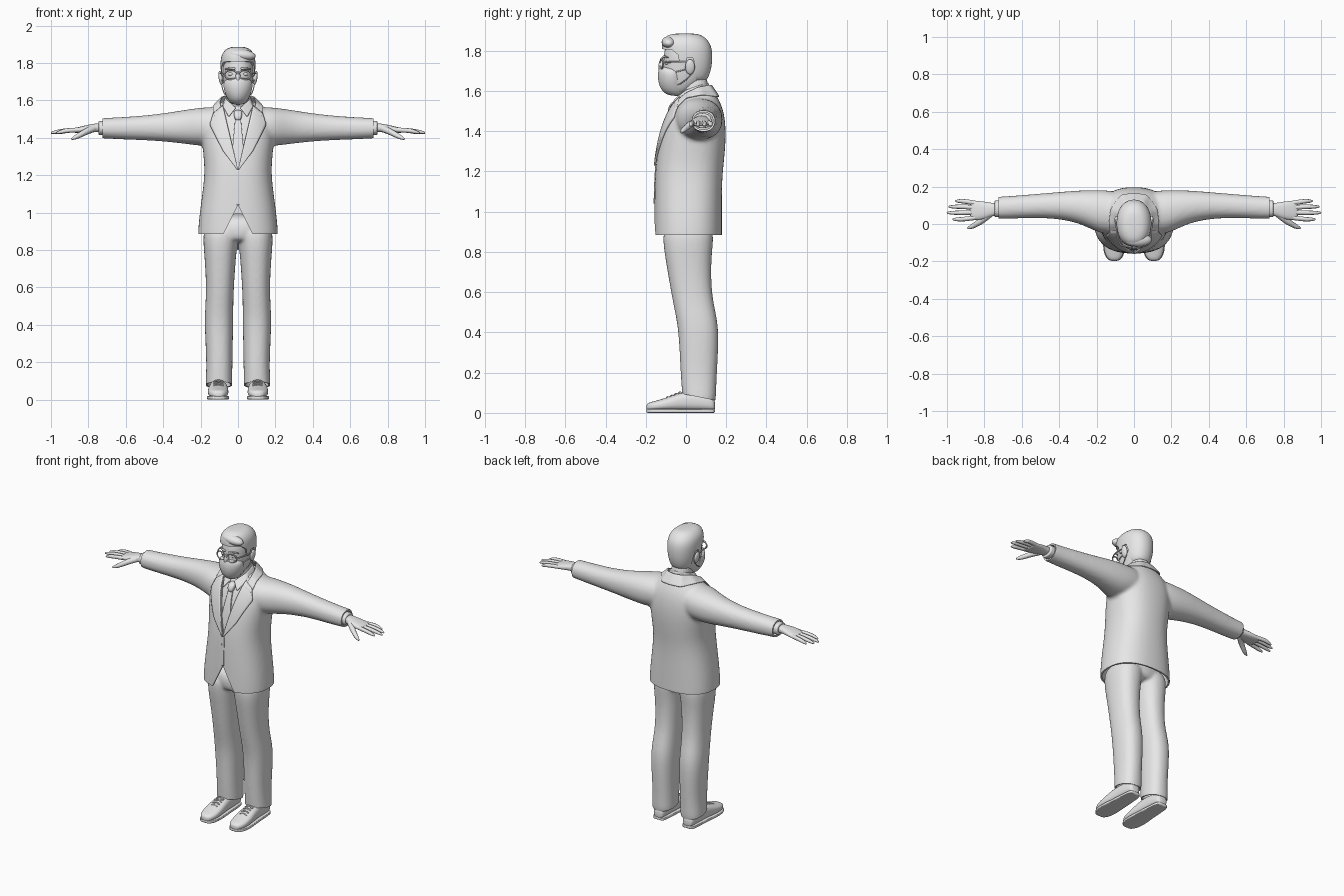
import bpy, bmesh, math
from mathutils import Matrix, Vector
from mathutils.bvhtree import BVHTree

cube = bpy.data.objects.get("Cube")
if cube:
    bpy.data.objects.remove(cube)

grey = bpy.data.materials.new("plain grey")
grey.use_nodes = True
grey.diffuse_color = (0.8, 0.8, 0.8, 1)
grey.node_tree.nodes["Principled BSDF"].inputs["Base Color"].default_value = (0.8, 0.8, 0.8, 1)


def add_object(name, bm, subsurf=0, mirror=False, thickness=0, smooth=True):
    bmesh.ops.recalc_face_normals(bm, faces=bm.faces)
    me = bpy.data.meshes.new(name)
    bm.to_mesh(me)
    bm.free()
    me.materials.append(grey)
    if smooth:
        me.shade_smooth()
    ob = bpy.data.objects.new(name, me)
    bpy.context.collection.objects.link(ob)
    if mirror:
        ob.modifiers.new("Mirror", "MIRROR")
    if thickness:
        mod = ob.modifiers.new("Solidify", "SOLIDIFY")
        mod.thickness, mod.offset = thickness, 0
    if subsurf:
        mod = ob.modifiers.new("Subsurf", "SUBSURF")
        mod.levels = mod.render_levels = subsurf
    return ob


def evaluated_mesh(ob):
    deps = bpy.context.evaluated_depsgraph_get()
    return bpy.data.meshes.new_from_object(ob.evaluated_get(deps))


def bake(ob):
    me = evaluated_mesh(ob)
    ob.modifiers.clear()
    ob.data = me


def loft(bm, axis, rings, power=2.2, sign=1, sides=24):
    """Each ring is (position on axis, low and high of the other two axes)."""
    a, b = [i for i in range(3) if i != axis]
    curve = lambda v: math.copysign(abs(v) ** (2 / power), v)
    loops = []
    for p, a0, a1, b0, b1 in rings:
        loop = []
        for i in range(sides):
            t = math.tau * i / sides
            co = [0, 0, 0]
            co[axis] = p
            co[a] = (a0 + a1) / 2 + (a1 - a0) / 2 * curve(math.cos(t))
            co[b] = (b0 + b1) / 2 + (b1 - b0) / 2 * curve(math.sin(t))
            co[0] *= sign
            loop.append(bm.verts.new(co))
        loops.append(loop)
    for lo, hi in zip(loops, loops[1:]):
        for i in range(sides):
            j = (i + 1) % sides
            bm.faces.new((lo[i], lo[j], hi[j], hi[i]))
    bm.faces.new(loops[0])
    bm.faces.new(loops[-1])


def loft_part(name, axis, rings, power=2.2, mirror=False):
    bm = bmesh.new()
    loft(bm, axis, rings, power)
    return add_object(name, bm, 2, mirror)


def sym(rings):
    return [(z, -rx, rx, y0, y1) for z, rx, y0, y1 in rings]


def blend(ob, voxel):
    mod = ob.modifiers.new("Remesh", "REMESH")
    mod.mode, mod.voxel_size = "VOXEL", voxel
    mod = ob.modifiers.new("Smooth", "SMOOTH")
    mod.factor, mod.iterations = 0.5, 5
    bake(ob)


def slice_off(ob, point, normal):
    bm = bmesh.new()
    bm.from_mesh(ob.data)
    bmesh.ops.bisect_plane(bm, geom=bm.verts[:] + bm.edges[:] + bm.faces[:],
                           plane_co=point, plane_no=normal, clear_outer=True)
    bm.to_mesh(ob.data)
    bm.free()


def make_shell(ob, thickness):
    mod = ob.modifiers.new("Solidify", "SOLIDIFY")
    mod.thickness, mod.offset = thickness, -1
    bake(ob)


def cut(ob, axis, points, lo, hi):
    """Cut away a prism whose outline lies across the given axis."""
    bm = bmesh.new()
    place = lambda p, h: (h, p[0], p[1]) if axis == 0 else (p[0], h, p[1])
    face = bm.faces.new([bm.verts.new(place(p, lo)) for p in points])
    move = Vector(place((0, 0), hi - lo))
    new = bmesh.ops.extrude_face_region(bm, geom=[face])["geom"]
    bmesh.ops.translate(bm, vec=move, verts=[v for v in new if isinstance(v, bmesh.types.BMVert)])
    cutter = add_object("cutter", bm, smooth=False)
    mod = ob.modifiers.new("Cut", "BOOLEAN")
    mod.operation, mod.solver, mod.object = "DIFFERENCE", "EXACT", cutter
    bake(ob)
    bpy.data.objects.remove(cutter)


def finish_edges(ob):
    ob.data.shade_smooth()
    ob.data.set_sharp_from_angle(angle=0.8)


def along(path, t):
    path = [Vector(p) for p in path]
    lengths = [(q - p).length for p, q in zip(path, path[1:])]
    d = t * sum(lengths)
    for p, q, l in zip(path, path[1:], lengths):
        if d <= l:
            return p.lerp(q, d / l)
        d -= l
    return path[-1]


def strip(name, one, two, surface=None, lift=0.004, thickness=0.008, steps=20, across=5):
    """Cloth strip between two paths; flat paths (x, z) are laid on a surface."""
    bm = bmesh.new()
    rows = []
    for i in range(steps + 1):
        p, q = along(one, i / steps), along(two, i / steps)
        row = []
        for j in range(across + 1):
            co = p.lerp(q, j / across)
            if surface:
                start = Vector((co[0], -1, co[1]))
                hit = surface.ray_cast(start, Vector((0, 1, 0)))[0]
                hit = hit or surface.find_nearest(Vector((co[0], 0, co[1])))[0]
                co = hit - Vector((0, lift, 0))
            row.append(bm.verts.new(co))
        rows.append(row)
    for r, s in zip(rows, rows[1:]):
        for j in range(across):
            bm.faces.new((r[j], r[j + 1], s[j + 1], s[j]))
    return add_object(name, bm, 0 if surface else 1, True, thickness)


def tube(name, points, radius, radii=None, closed=False, mirror=True):
    cu = bpy.data.curves.new(name, "CURVE")
    cu.dimensions, cu.bevel_depth, cu.bevel_resolution, cu.use_fill_caps = "3D", radius, 2, True
    sp = cu.splines.new("NURBS")
    sp.points.add(len(points) - 1)
    for i, p in enumerate(points):
        sp.points[i].co = (*p, 1)
        sp.points[i].radius = radii[i] if radii else 1
    sp.order_u, sp.use_endpoint_u, sp.use_cyclic_u, sp.resolution_u = 3, not closed, closed, 5
    temp = bpy.data.objects.new("temp", cu)
    bpy.context.collection.objects.link(temp)
    bm = bmesh.new()
    bm.from_mesh(evaluated_mesh(temp))
    bpy.data.objects.remove(temp)
    return add_object(name, bm, 0, mirror)


def ellipsoid(name, centre, size, mirror=False, tilt=0):
    bm = bmesh.new()
    m = Matrix.Translation(centre) @ Matrix.Rotation(tilt, 4, "Y") @ Matrix.Diagonal((*size, 1))
    bmesh.ops.create_uvsphere(bm, u_segments=24, v_segments=14, radius=1, matrix=m)
    return add_object(name, bm, 0, mirror)


# Jacket: torso and sleeves blended, then opened at hem, cuffs and chest
torso = [(.82, .215, -.16, .18), (.88, .217, -.16, .18), (1, .207, -.16, .18), (1.16, .183, -.156, .18),
         (1.25, .18, -.15, .19), (1.36, .192, -.133, .2), (1.45, .197, -.108, .197),
         (1.52, .175, -.077, .183), (1.57, .13, -.045, .157), (1.6, .09, 0, .14)]
sleeve = [(.06, -.05, .17, 1.37, 1.565), (.14, -.055, .18, 1.36, 1.565), (.2, -.045, .183, 1.355, 1.562),
          (.3, .01, .18, 1.37, 1.547), (.45, .033, .167, 1.385, 1.523), (.6, .03, .155, 1.39, 1.512),
          (.7, .027, .147, 1.395, 1.506), (.78, .027, .145, 1.4, 1.505)]
bm = bmesh.new()
loft(bm, 2, sym(torso), 2.4)
for side in (1, -1):
    loft(bm, 0, sleeve, 2.2, side)
jacket = add_object("jacket", bm, 2)
blend(jacket, 0.011)
jacket_surface = BVHTree.FromObject(jacket, bpy.context.evaluated_depsgraph_get())
slice_off(jacket, (0, 0, .885), (0, 0, -1))
for side in (1, -1):
    slice_off(jacket, (.725 * side, 0, 0), (side, 0, 0))
make_shell(jacket, 0.01)
cut(jacket, 1, [(-.09, .86), (.09, .86), (0, 1.04)], -.4, 0)
cut(jacket, 1, [(0, 1.235), (.1, 1.66), (-.1, 1.66)], -.4, 0)
finish_edges(jacket)
strip("front_overlap", [(0, 1.23), (0, 1.04)], [(.008, 1.23), (.008, 1.04)], jacket_surface, .001, .006)
strip("lapel", [(.08, 1.57), (.045, 1.42), (0, 1.23)],
      [(.13, 1.53), (.15, 1.47), (.08, 1.33), (.005, 1.23)], jacket_surface, .006, .01, 30, 8)
strip("jacket_collar",
      [(0, .125, 1.63), (.05, .115, 1.63), (.085, .06, 1.62), (.095, 0, 1.59), (.085, -.06, 1.54)],
      [(0, .165, 1.57), (.07, .157, 1.57), (.125, .08, 1.58), (.135, 0, 1.565), (.135, -.055, 1.51)])

# Shirt, tie and cuffs
inset = [(z, rx - .014, y0 + .014, y1 - .014) for z, rx, y0, y1 in torso[3:]]
shirt = loft_part("shirt", 2, sym(inset), 2.4)
shirt_surface = BVHTree.FromObject(shirt, bpy.context.evaluated_depsgraph_get())
strip("shirt_collar", [(0, .11, 1.64), (.06, .07, 1.63), (.06, 0, 1.605), (.01, -.055, 1.56)],
      [(0, .125, 1.6), (.075, .07, 1.59), (.08, -.02, 1.565), (.05, -.085, 1.51)])
strip("tie_blade", [(0, 1.51), (0, 1.22)], [(.014, 1.51), (.032, 1.32), (.004, 1.22)], shirt_surface, .005)
loft_part("tie_knot", 2, sym([(1.49, .014, -.09, -.05), (1.52, .023, -.09, -.04), (1.55, .024, -.07, -.02)]), 3)
loft_part("shirt_cuff", 0, [(x, .037, .127, 1.415, 1.49) for x in (.69, .7, .742, .747)], 2.2, True)

# Trousers: two legs and the seat blended, hems sloping down to the heel
leg = [(.02, .03, .175, -.015, .148), (.1, .03, .173, -.02, .15), (.2, .03, .168, -.028, .154),
       (.4, .025, .18, -.036, .166), (.5, .025, .175, -.055, .148), (.6, .022, .17, -.075, .127),
       (.75, .012, .178, -.1, .125), (.84, .002, .187, -.115, .135), (.95, -.02, .185, -.115, .14)]
bm = bmesh.new()
for side in (1, -1):
    loft(bm, 2, leg, 2.3, side)
loft(bm, 2, sym([(.84, .12, -.09, .11), (.87, .17, -.115, .135), (1, .16, -.11, .14)]))
trousers = add_object("trousers", bm, 2)
blend(trousers, 0.009)
slice_off(trousers, (0, -.02, .095), (0, -.2, -1))
make_shell(trousers, 0.008)
finish_edges(trousers)

# Shoes with soles and laces
shoe = [(.145, .08, .13, .01, .06), (.13, .065, .145, .01, .085), (.05, .06, .15, .01, .11),
        (-.02, .056, .154, .01, .105), (-.09, .05, .163, .01, .078), (-.15, .052, .16, .01, .06),
        (-.185, .068, .143, .01, .052), (-.198, .088, .123, .012, .04)]
loft_part("shoe", 1, shoe, 2.5, True)
loft_part("sole", 1, [(y, x0 - .004, x1 + .004, 0, .02) for y, x0, x1, _, _ in shoe], 6, True)
for i in range(4):
    y, z = -.03 - .02 * i, .104 - .008 * i
    for s in (1, -1):
        tube("lace", [(.08, y - .008 * s, z - .008), (.105, y, z + .006), (.13, y + .008 * s, z - .008)], .004)

# Hands
loft_part("palm", 0, [(.71, .05, .11, 1.43, 1.48), (.76, .042, .112, 1.43, 1.477), (.8, .025, .12, 1.428, 1.47),
                      (.85, .02, .126, 1.425, 1.458), (.88, .025, .122, 1.425, 1.45)], 2.4, True)
for name, y, tip in (("index", .034, .97), ("middle", .062, 1), ("ring", .088, .99), ("little", .112, .955)):
    spread = (y - .07) * .25
    tube(name + "_finger", [(.85, y, 1.442), (.91, y + spread, 1.44), (tip - .015, y + spread, 1.43),
                            (tip, y + spread, 1.425)], .0125, [1, 1, .8, .35])
tube("thumb", [(.77, .055, 1.45), (.81, .02, 1.435), (.85, -.005, 1.412), (.875, -.018, 1.4), (.89, -.023, 1.393)],
     .016, [1.2, 1.1, .9, .7, .3])

# Head, neck and ears
loft_part("neck", 2, sym([(1.5, .065, -.03, .115), (1.58, .06, -.025, .11), (1.7, .06, -.03, .11)]))
loft_part("head", 2, sym([(1.58, .03, -.085, -.01), (1.61, .055, -.105, .04), (1.65, .07, -.112, .09),
                          (1.7, .08, -.115, .115), (1.75, .085, -.112, .122), (1.8, .086, -.11, .122),
                          (1.85, .07, -.09, .1), (1.875, .04, -.05, .06)]))
ellipsoid("ear", (.092, .02, 1.72), (.012, .024, .038), True, .15)
ellipsoid("nose", (0, -.118, 1.722), (.014, .02, .032))
ellipsoid("eye", (.037, -.093, 1.74), (.017, .014, .01), True)
tube("eyebrow", [(.015, -.112, 1.768), (.04, -.112, 1.776), (.068, -.09, 1.766)], .006, [1, 1, .5])

# Hair cut back from the face and around the ears
hair = loft_part("hair", 2, sym([(1.64, .055, -.03, .098), (1.68, .08, -.1, .118), (1.73, .091, -.12, .131),
                                 (1.8, .096, -.122, .133), (1.845, .09, -.122, .118),
                                 (1.875, .066, -.1, .085), (1.887, .035, -.06, .05)]))
bake(hair)
cut(hair, 0, [(-.3, 1.82), (-.07, 1.805), (-.04, 1.78), (-.03, 1.73), (-.005, 1.73), (.005, 1.765),
              (.035, 1.765), (.048, 1.72), (.05, 1.5), (-.3, 1.5)], -.3, .3)
finish_edges(hair)
ellipsoid("hair_quiff", (.022, -.085, 1.843), (.073, .036, .029), tilt=.1)

# Face mask with ear loops
mask = loft_part("face_mask", 2, sym([(1.575, .03, -.085, -.01), (1.6, .053, -.122, 0), (1.64, .072, -.138, 0),
                                      (1.68, .08, -.142, 0), (1.71, .075, -.136, -.01), (1.722, .03, -.13, -.06)]), 1.9)
tube("mask_loop_top", [(.076, -.05, 1.695), (.088, -.01, 1.705), (.09, .035, 1.72)], .003)
tube("mask_loop_bottom", [(.068, -.04, 1.63), (.083, .0, 1.65), (.088, .035, 1.69)], .003)

# Glasses
rim = [(.038 + .033 * math.cos(t), -.128 + .014 * (1 + math.cos(t)) / 2, 1.737 + .026 * math.sin(t))
       for t in [math.tau * i / 14 for i in range(14)]]
tube("glasses_rim", rim, .004, closed=True)
tube("glasses_bridge", [(-.008, -.128, 1.742), (0, -.134, 1.746), (.008, -.128, 1.742)], .004, mirror=False)
tube("glasses_arm", [(.07, -.114, 1.742), (.09, -.08, 1.745), (.094, -.03, 1.745), (.094, .02, 1.745)], .004)
